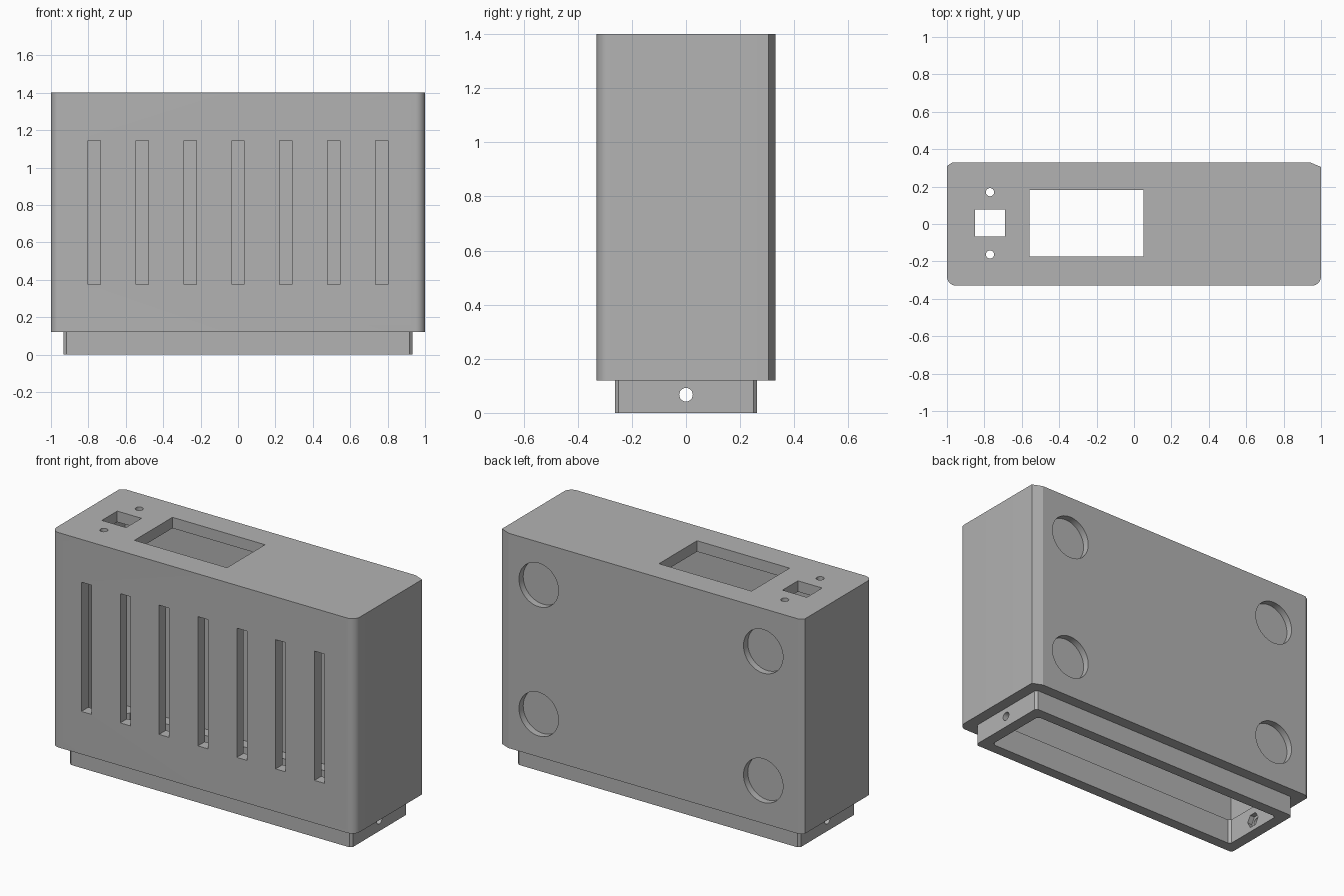
import bpy
import bmesh
from math import pi, cos, sin, radians
from mathutils import Matrix

cube = bpy.data.objects.get("Cube")
if cube:
    bpy.data.objects.remove(cube, do_unlink=True)

# Single grey plastic
grey = bpy.data.materials.new("grey_plastic")
grey.use_nodes = True
colour = (0.45, 0.45, 0.45, 1)
grey.diffuse_color = colour
grey.node_tree.nodes["Principled BSDF"].inputs["Base Color"].default_value = colour


def make(name, bm):
    bmesh.ops.recalc_face_normals(bm, faces=bm.faces)
    mesh = bpy.data.meshes.new(name)
    bm.to_mesh(mesh)
    bm.free()
    mesh.materials.append(grey)
    obj = bpy.data.objects.new(name, mesh)
    bpy.context.collection.objects.link(obj)
    return obj


def prism(name, outline, z0, z1):
    bm = bmesh.new()
    face = bm.faces.new([bm.verts.new((x, y, z0)) for x, y in outline])
    top = bmesh.ops.extrude_face_region(bm, geom=[face])["geom"]
    verts = [v for v in top if isinstance(v, bmesh.types.BMVert)]
    bmesh.ops.translate(bm, verts=verts, vec=(0, 0, z1 - z0))
    return make(name, bm)


def rect(x0, x1, y0, y1, c=0):
    if not c:
        return [(x0, y0), (x1, y0), (x1, y1), (x0, y1)]
    return [(x0 + c, y0), (x1 - c, y0), (x1, y0 + c), (x1, y1 - c),
            (x1 - c, y1), (x0 + c, y1), (x0, y1 - c), (x0, y0 + c)]


def rod(name, centre, radius, length, axis, sides=24):
    bm = bmesh.new()
    turn = {"X": Matrix.Rotation(pi / 2, 4, "Y"),
            "Y": Matrix.Rotation(pi / 2, 4, "X"),
            "Z": Matrix.Identity(4)}[axis]
    bmesh.ops.create_cone(bm, cap_ends=True, segments=sides, radius1=radius,
                          radius2=radius, depth=length,
                          matrix=Matrix.Translation(centre) @ turn)
    return make(name, bm)


def cut(obj, cutters):
    bpy.context.view_layer.objects.active = obj
    for cutter in cutters:
        cutter.hide_render = True
        mod = obj.modifiers.new("cut", "BOOLEAN")
        mod.operation = "DIFFERENCE"
        mod.solver = "EXACT"
        mod.object = cutter
        bpy.ops.object.modifier_apply(modifier=mod.name)
        bpy.data.objects.remove(cutter, do_unlink=True)


def finish(obj):
    bpy.ops.object.select_all(action="DESELECT")
    obj.select_set(True)
    bpy.context.view_layer.objects.active = obj
    bpy.ops.object.shade_smooth_by_angle(angle=radians(20))


# Case outline: rounded front corners, uneven chamfers at the back
R, STEPS = 0.05, 8
arc = [i * pi / 2 / STEPS for i in range(STEPS + 1)]
outline = [(-1 + R - R * cos(a), -0.33 + R - R * sin(a)) for a in arc]
outline += [(1 - R + R * sin(a), -0.33 + R - R * cos(a)) for a in arc]
outline += [(1, 0.305), (0.94, 0.33), (-0.97, 0.33), (-1, 0.31)]

FLOOR = 0.15
case = prism("case", outline, 0.12, 1.4)
bore = rect(-0.865, 0.865, -0.198, 0.198, 0.015)

# Hollow inside and the opening through the floor
cut(case, [prism("cavity", rect(-0.93, 0.93, -0.265, 0.265), FLOOR, 1.335),
           prism("floor_opening", bore, 0, 0.3)])

# Top: display window, switch window and its two screw holes
cut(case, [prism("display_window", rect(-0.56, 0.05, -0.175, 0.183), 1.2, 1.5),
           prism("switch_window", rect(-0.85, -0.69, -0.068, 0.077), 1.2, 1.5)])
cut(case, [rod("screw_hole", (-0.77, y, 1.37), 0.022, 0.3, "Z")
           for y in (-0.163, 0.17)])

# Front ventilation slots
for i in range(7):
    x = -0.768 + 0.256 * i
    cut(case, [prism("slot", rect(x - 0.033, x + 0.033, -0.4, -0.22), 0.375, 1.145)])

# Round shallow pockets on the back
cut(case, [rod("pocket", (x, 0.39, z), 0.13, 0.2, "Y", 48)
           for x in (-0.74, 0.74) for z in (0.375, 1.145)])
finish(case)

# Plinth ring with cross screw holes and hexagonal nut traps
plinth = prism("plinth", rect(-0.932, 0.932, -0.263, 0.263, 0.014), 0, 0.12)
cut(plinth, [prism("plinth_opening", bore, -0.1, 0.3),
             rod("cross_hole", (0, 0, 0.067), 0.025, 2.2, "X")])
cut(plinth, [rod("nut_trap", (side * 0.865, 0, 0.067), 0.045, 0.06, "X", 6)
             for side in (-1, 1)])
finish(plinth)
